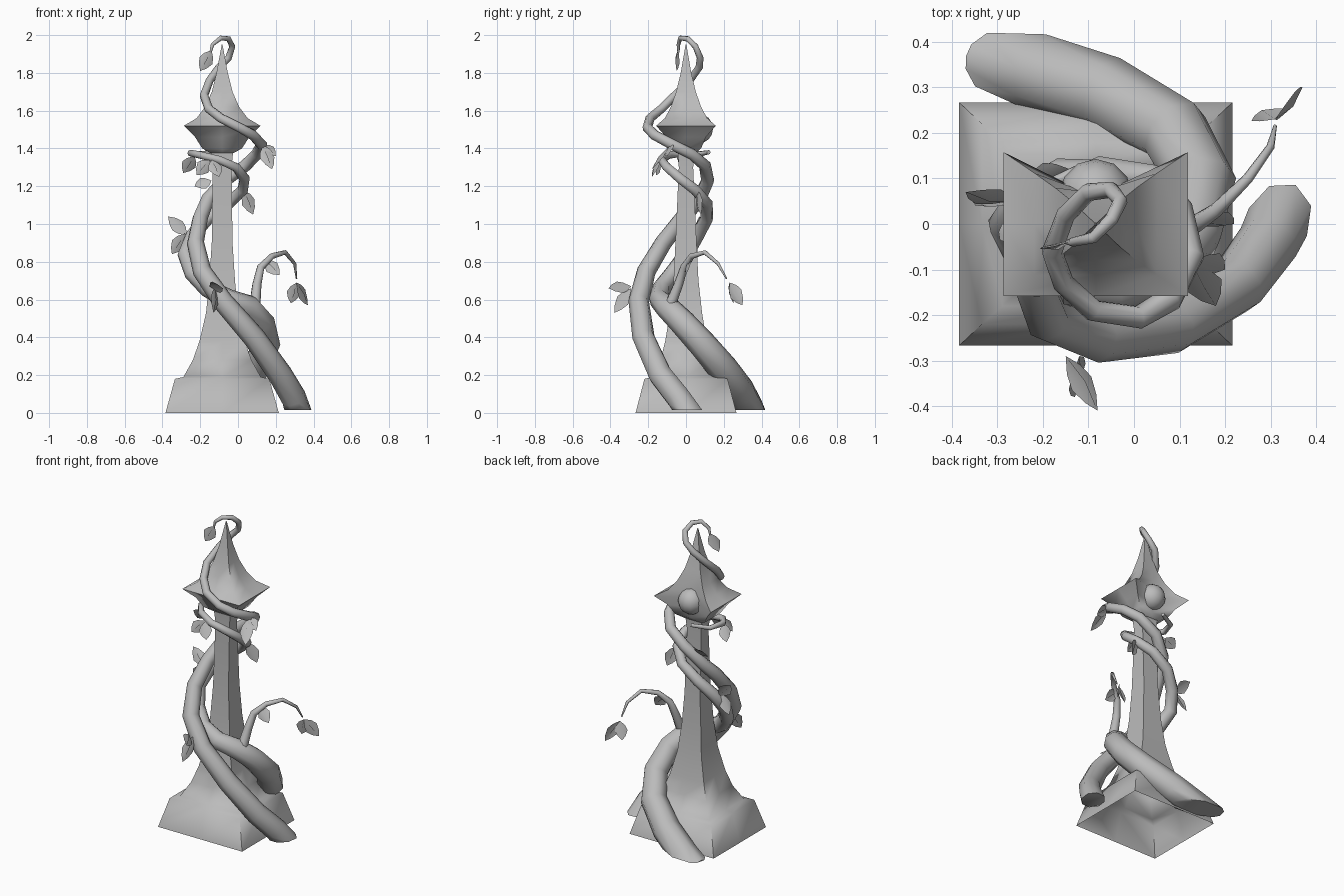
import bpy, bmesh, math
from mathutils import Vector

if "Cube" in bpy.data.objects:
    bpy.data.objects.remove(bpy.data.objects["Cube"], do_unlink=True)

TOWER_X = -0.084
GREY = (0.5, 0.5, 0.5, 1)
stone = bpy.data.materials.new("plain_grey")
stone.use_nodes = True
stone.diffuse_color = GREY
stone.node_tree.nodes["Principled BSDF"].inputs["Base Color"].default_value = GREY


def finish(name, bm, angle):
    mesh = bpy.data.meshes.new(name)
    bm.to_mesh(mesh)
    bm.free()
    obj = bpy.data.objects.new(name, mesh)
    bpy.context.collection.objects.link(obj)
    mesh.materials.append(stone)
    bpy.ops.object.select_all(action="DESELECT")
    obj.select_set(True)
    bpy.context.view_layer.objects.active = obj
    bpy.ops.object.shade_smooth_by_angle(angle=math.radians(angle))


def tower(name, profile):
    """Loft rectangles given as (z, half x, half y, y of the back middle as a share)."""
    bm = bmesh.new()
    rings = []
    for z, hx, hy, notch in profile:
        outline = [(-1, -1), (0, -1), (1, -1), (1, 0), (1, 1), (0, notch), (-1, 1), (-1, 0)]
        rings.append([bm.verts.new((TOWER_X + hx * u, hy * v, z)) for u, v in outline])
    for low, high in zip(rings, rings[1:]):
        for i in range(8):
            j = (i + 1) % 8
            bm.faces.new((low[i], low[j], high[j], high[i]))
    finish(name, bm, 78)


def vine(name, path):
    """Eight-sided tapering tube through (x, y, z, radius), cut level near the ground."""
    curve = bpy.data.curves.new(name, "CURVE")
    curve.dimensions = "3D"
    curve.bevel_depth = 1
    curve.bevel_resolution = 2
    curve.use_fill_caps = True
    spline = curve.splines.new("POLY")
    spline.points.add(len(path) - 1)
    for point, (x, y, z, r) in zip(spline.points, path):
        point.co = (x, y, z, 1)
        point.radius = r
    temp = bpy.data.objects.new(name + "_path", curve)
    bpy.context.collection.objects.link(temp)
    bpy.context.view_layer.update()
    mesh = bpy.data.meshes.new_from_object(temp.evaluated_get(bpy.context.evaluated_depsgraph_get()))
    bpy.data.objects.remove(temp, do_unlink=True)
    bm = bmesh.new()
    bm.from_mesh(mesh)
    bmesh.ops.remove_doubles(bm, verts=bm.verts, dist=0.0005)
    geom = bm.verts[:] + bm.edges[:] + bm.faces[:]
    bmesh.ops.bisect_plane(bm, geom=geom, plane_co=(0, 0, 0.015), plane_no=(0, 0, 1), clear_inner=True)
    bmesh.ops.holes_fill(bm, edges=[e for e in bm.edges if e.is_boundary])
    finish(name, bm, 60)


def leaf(name, base, tip, facing, width=0.08):
    """Pointed leaf, lightly folded along its middle."""
    base, tip = Vector(base), Vector(tip)
    along = tip - base
    side = along.cross(Vector(facing)).normalized() * width / 2
    lift = side.cross(along).normalized() * 0.012
    bm = bmesh.new()
    mid = [bm.verts.new(base + along * t + lift * k) for t, k in ((0, 0), (0.5, 1), (1, 0))]
    for s in (1, -1):
        edge = [bm.verts.new(base + along * t + side * s * w) for t, w in ((0.25, 0.7), (0.5, 1), (0.78, 0.6))]
        loop = [mid[0]] + edge + [mid[2], mid[1]]
        bm.faces.new(loop if s > 0 else loop[::-1])
    finish(name, bm, 60)


# Hollow pedestal flowing into the shaft
tower("pedestal_and_shaft", [
    (0, 0.3, 0.267, 1), (0.18, 0.25, 0.22, 1), (0.19, 0.205, 0.18, 1), (0.28, 0.155, 0.135, 1),
    (0.38, 0.12, 0.11, 1), (0.53, 0.085, 0.085, 1), (0.7, 0.068, 0.066, 1), (0.9, 0.055, 0.056, 1),
    (1.3, 0.05, 0.038, 1), (1.4, 0.06, 0.045, 1)])

# Flared roof, notched at the back
tower("roof", [
    (1.375, 0.06, 0.05, 1), (1.4, 0.105, 0.08, 0.9), (1.46, 0.143, 0.105, 0.55),
    (1.52, 0.203, 0.158, 0.35), (1.56, 0.135, 0.112, 0.55), (1.62, 0.09, 0.08, 0.85),
    (1.7, 0.055, 0.052, 1), (1.8, 0.03, 0.028, 1), (1.95, 0.002, 0.002, 1)])

# Round ornament set into the back of the roof
ball = bmesh.new()
bmesh.ops.create_uvsphere(ball, u_segments=12, v_segments=8, radius=0.08)
bmesh.ops.translate(ball, verts=ball.verts, vec=(TOWER_X, 0.063, 1.505))
finish("back_ball", ball, 60)

# Long vine that climbs to the tip
vine("tall_vine", [
    (.34, .055, -.06, .074), (.295, -.04, .08, .068), (.225, -.135, .2, .065), (.085, -.225, .4, .06),
    (-.08, -.25, .59, .055), (-.19, -.21, .75, .05), (-.225, -.12, .9, .046), (-.2, -.02, 1.03, .042),
    (-.16, .07, 1.13, .038), (-.07, .115, 1.23, .035), (.04, .1, 1.31, .033), (.1, .03, 1.37, .031),
    (.125, -.07, 1.42, .03), (.08, -.165, 1.47, .028), (.01, -.205, 1.51, .026), (-.09, -.19, 1.56, .025),
    (-.155, -.13, 1.61, .024), (-.18, -.06, 1.68, .023), (-.15, .02, 1.76, .021), (-.1, .07, 1.83, .02),
    (-.05, .075, 1.88, .018), (-.03, .05, 1.94, .016), (-.05, .01, 1.98, .015), (-.09, -.03, 1.985, .013),
    (-.135, -.04, 1.95, .01), (-.145, -.04, 1.91, .006)])

# Second vine that curls below the roof
vine("short_vine", [
    (-.33, .36, -.05, .085), (-.22, .335, .01, .086), (-.06, .285, .11, .085), (.09, .2, .23, .08),
    (.15, .09, .36, .075), (.125, -.02, .48, .07), (.06, -.1, .56, .064), (-.05, -.14, .6, .056),
    (-.16, -.13, .66, .05), (-.24, -.07, .74, .045), (-.28, 0, .84, .041), (-.24, .06, .94, .038),
    (-.16, .11, 1.03, .035), (-.05, .11, 1.11, .032), (.025, .05, 1.18, .03), (.035, -.03, 1.24, .028),
    (-.01, -.1, 1.3, .025), (-.1, -.13, 1.34, .022), (-.2, -.09, 1.365, .02), (-.25, -.02, 1.375, .018),
    (-.22, .07, 1.37, .015), (-.12, .12, 1.38, .011)])

# Side branch
vine("side_branch", [
    (.09, -.08, .58, .03), (.1, -.04, .68, .025), (.12, -.01, .77, .021), (.18, .03, .83, .016),
    (.25, .1, .85, .012), (.3, .17, .79, .009), (.31, .215, .71, .004)])

# Leaves as base and tip, grouped by the way they face
FRONT, SIDE, UP = (0.4, -1, 0.2), (1, -0.2, 0.6), (0.2, -0.8, 0.8)
groups = {
    FRONT: [((-.14, -.04, 1.92), (-.2, -.05, 1.81)), ((.31, .23, .69), (.28, .25, .58)),
            ((.14, .02, .81), (.22, .0, .73)),
            ((-.27, .05, .94), (-.37, .07, 1.04)), ((-.28, .04, .95), (-.35, .06, .84)),
            ((-.23, -.05, 1.36), (-.29, .0, 1.27)),
            ((-.15, -.13, 1.34), (-.22, -.16, 1.26)), ((-.14, -.14, 1.34), (-.1, -.18, 1.25)),
            ((.03, .06, 1.18), (.08, .08, 1.05))],
    SIDE: [((-.15, -.29, .67), (-.08, -.41, .66)), ((-.12, -.29, .66), (-.13, -.38, .53))],
    UP: [((.31, .23, .69), (.37, .3, .57)), ((-.14, .12, 1.23), (-.23, .1, 1.2)),
         ((.13, -.08, 1.42), (.2, -.1, 1.36)), ((.13, -.09, 1.41), (.18, -.18, 1.29))],
}
for label, facing in (("front", FRONT), ("side", SIDE), ("upper", UP)):
    for number, (base, tip) in enumerate(groups[facing], 1):
        leaf(f"{label}_leaf_{number}", base, tip, facing)
